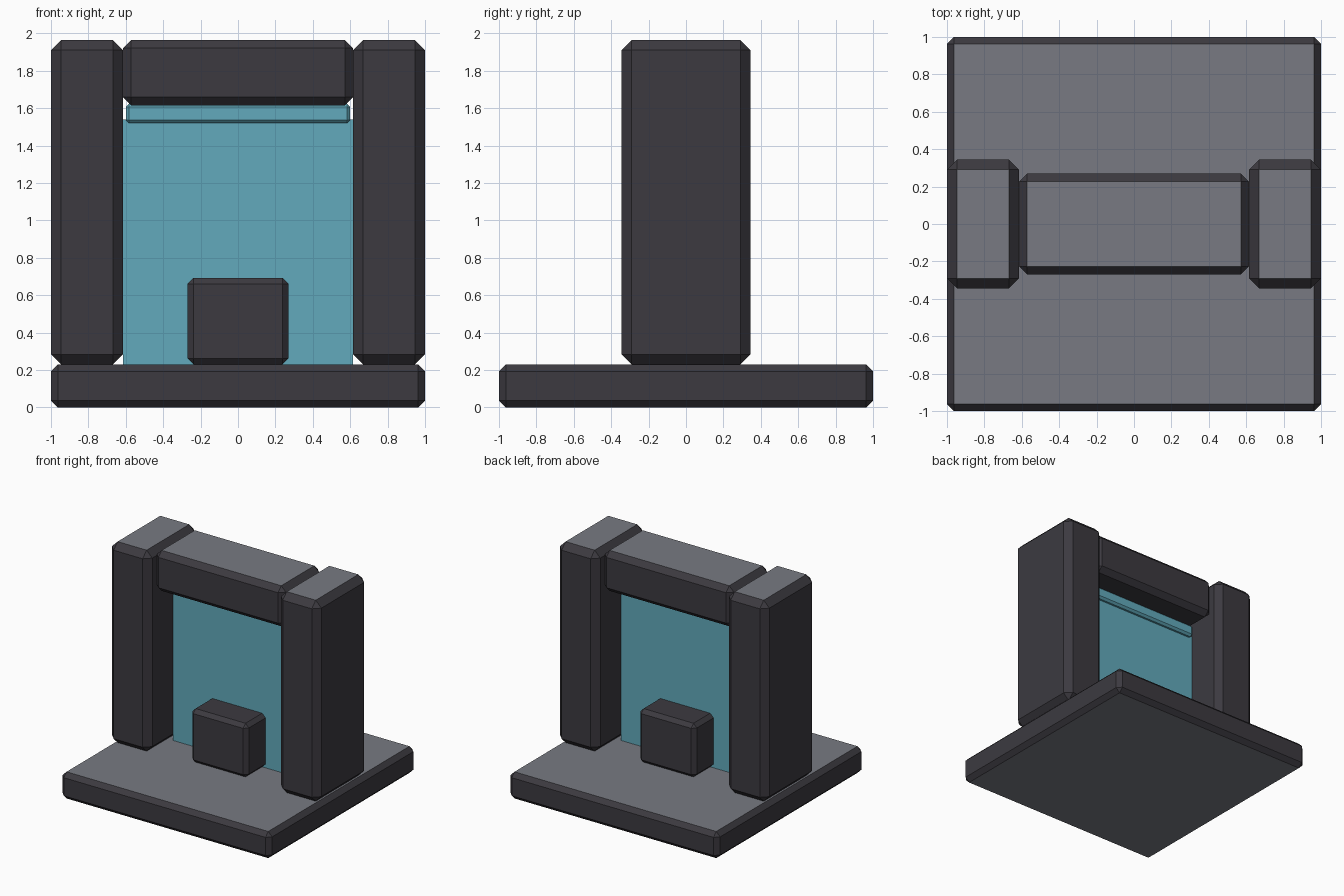
import bpy, bmesh
from mathutils import Vector

if "Cube" in bpy.data.objects:
    bpy.data.objects.remove(bpy.data.objects["Cube"])


def material(name, rgb):
    m = bpy.data.materials.new(name)
    m.diffuse_color = (*rgb, 1)
    m.use_nodes = True
    m.node_tree.nodes["Principled BSDF"].inputs["Base Color"].default_value = m.diffuse_color
    return m


DARK = material("dark stone", (0.045, 0.042, 0.051))
GREY = material("grey stone", (0.188, 0.195, 0.223))
TEAL = material("teal pane", (0.122, 0.402, 0.503))


def block(name, lo, hi, chamfer, mats, top=0, bottom=0):
    """Chamfered box between two corners; flat top and bottom may use another material."""
    lo, hi = Vector(lo), Vector(hi)
    bm = bmesh.new()
    bmesh.ops.create_cube(bm, size=1)
    for v in bm.verts:
        v.co = Vector([(lo[i] + hi[i]) / 2 + v.co[i] * (hi[i] - lo[i]) for i in range(3)])
    if chamfer:
        bmesh.ops.bevel(bm, geom=bm.edges[:], offset=chamfer, segments=1,
                        affect='EDGES', profile=0.5)
    bm.normal_update()
    for f in bm.faces:
        if f.normal.z > 0.95:
            f.material_index = top
        elif f.normal.z < -0.95:
            f.material_index = bottom
    me = bpy.data.meshes.new(name)
    bm.to_mesh(me)
    bm.free()
    for m in mats:
        me.materials.append(m)
    ob = bpy.data.objects.new(name, me)
    bpy.context.collection.objects.link(ob)
    return ob


# Floor slab, grey above and below
block("base_slab", (-1, -1, 0), (1, 1, 0.23), 0.037, (DARK, GREY), 1, 1)

# Side posts with grey tops
for side, x0, x1 in (("left", -1, -0.615), ("right", 0.615, 1)):
    block(side + "_post", (x0, -0.345, 0.23), (x1, 0.345, 1.965), 0.054, (DARK, GREY), 1)

# Lintel between the posts
block("lintel", (-0.615, -0.27, 1.615), (0.615, 0.27, 1.965), 0.044, (DARK, GREY), 1)

# Low block standing through the pane
block("centre_block", (-0.27, -0.27, 0.23), (0.27, 0.27, 0.693), 0.032, (DARK,))

# Thin pane and the bar above it
block("pane", (-0.615, -0.01, 0.23), (0.615, 0.01, 1.54), 0, (TEAL,))
block("pane_bar", (-0.6, -0.045, 1.52), (0.6, 0.045, 1.625), 0.018, (TEAL,))
